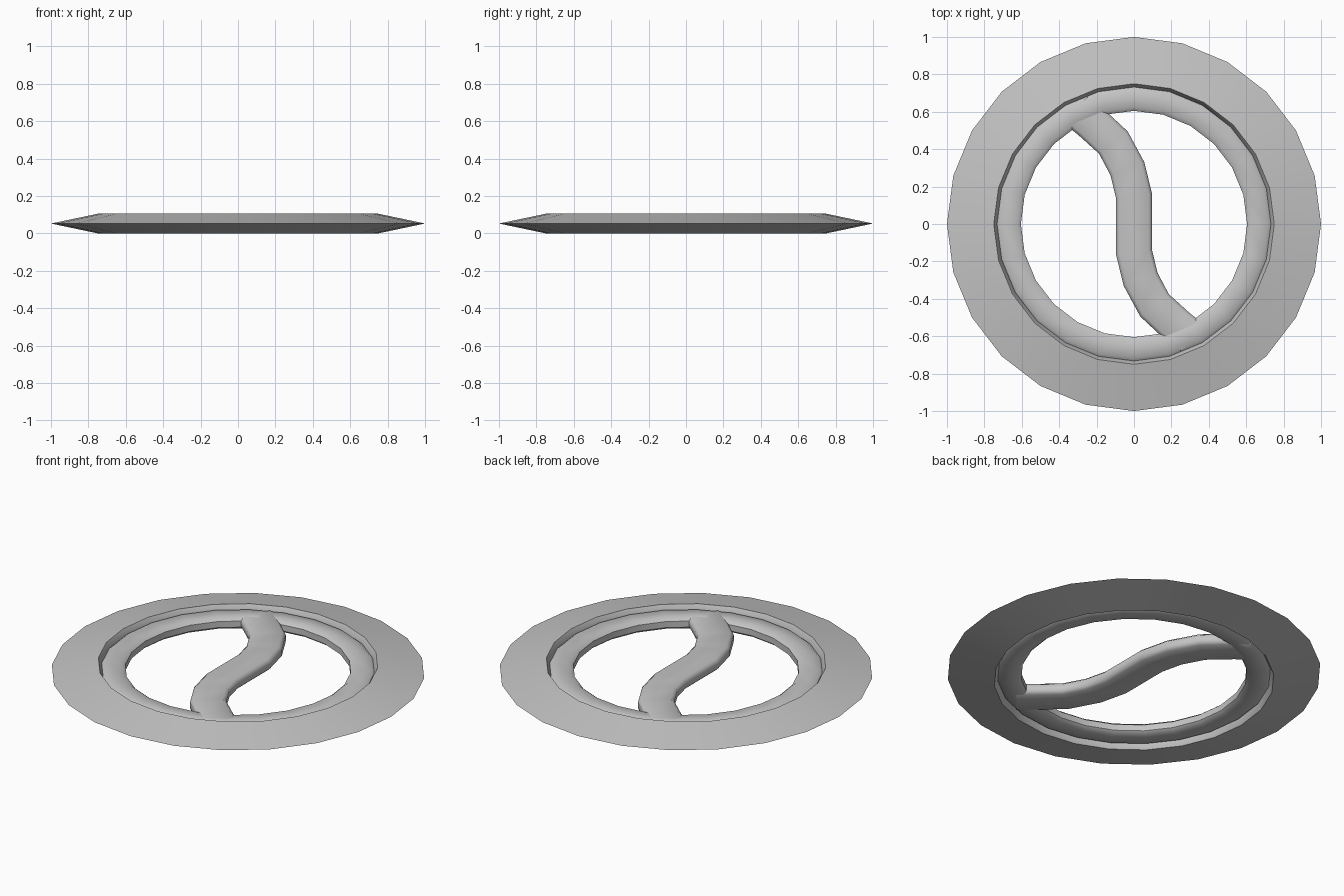
import bpy, bmesh, math
from mathutils import Vector

cube = bpy.data.objects.get("Cube")
if cube:
    bpy.data.objects.remove(cube, do_unlink=True)

metal = bpy.data.materials.new("grey metal")
metal.use_nodes = True
GREY = (0.55, 0.55, 0.55, 1)
metal.diffuse_color = GREY
metal.node_tree.nodes["Principled BSDF"].inputs["Base Color"].default_value = GREY

MID = 0.0525   # height of the flat mirror plane
SIDES = 24


def loft(name, rings, closed, angle):
    """Skin a list of equal closed cross-sections into one object."""
    bm = bmesh.new()
    loops = [[bm.verts.new(p) for p in ring] for ring in rings]
    n = len(loops[0])
    pairs = list(zip(loops, loops[1:] + loops[:1]))
    for a, b in pairs if closed else pairs[:-1]:
        for i in range(n):
            j = (i + 1) % n
            bm.faces.new((a[i], a[j], b[j], b[i]))
    if not closed:
        bm.faces.new(loops[0])
        bm.faces.new(loops[-1])
    bmesh.ops.recalc_face_normals(bm, faces=bm.faces)
    mesh = bpy.data.meshes.new(name)
    bm.to_mesh(mesh)
    bm.free()
    mesh.materials.append(metal)
    obj = bpy.data.objects.new(name, mesh)
    bpy.context.collection.objects.link(obj)
    bpy.ops.object.select_all(action='DESELECT')
    obj.select_set(True)
    bpy.context.view_layer.objects.active = obj
    bpy.ops.object.shade_smooth_by_angle(angle=math.radians(angle))
    return obj


def revolve(name, profile, angle):
    turns = [2 * math.pi * k / SIDES for k in range(SIDES)]
    loft(name, [[(r * math.cos(t), r * math.sin(t), MID + h) for r, h in profile]
                for t in turns], True, angle)


def mirrored(half):
    """Complete an upper half profile with its reflection below."""
    return half + [(r, -h) for r, h in reversed(half)]


# Sharp outer blade
revolve("blade_ring", [(1, 0)] + mirrored([(0.75, MID), (0.732, 0.02)]), 30)

# Chamfered inner grip ring
TOP, SIDE, CUT = 0.034, 0.018, 0.018
revolve("grip_ring", mirrored([(0.735, SIDE), (0.715, TOP),
                               (0.625, TOP), (0.605, SIDE)]), 50)

# S-shaped handle across the opening, with half-turn symmetry
half_path = [Vector(p) for p in ((0, 0.15), (-0.035, 0.295), (-0.11, 0.435),
                                 (-0.235, 0.55), (-0.31, 0.61))]
path = [-p for p in reversed(half_path)] + half_path
HALF_WIDTH = 0.097
section = mirrored([(-HALF_WIDTH, SIDE), (CUT - HALF_WIDTH, TOP),
                    (HALF_WIDTH - CUT, TOP), (HALF_WIDTH, SIDE)])
rings = []
for i, p in enumerate(path):
    into = (p - path[max(i - 1, 0)]).normalized()
    out = (path[min(i + 1, len(path) - 1)] - p).normalized()
    along = (into + out).normalized()
    across = Vector((along.y, -along.x))
    rings.append([(p.x + across.x * w, p.y + across.y * w, MID + h)
                  for w, h in section])
loft("grip_handle", rings, False, 50)
